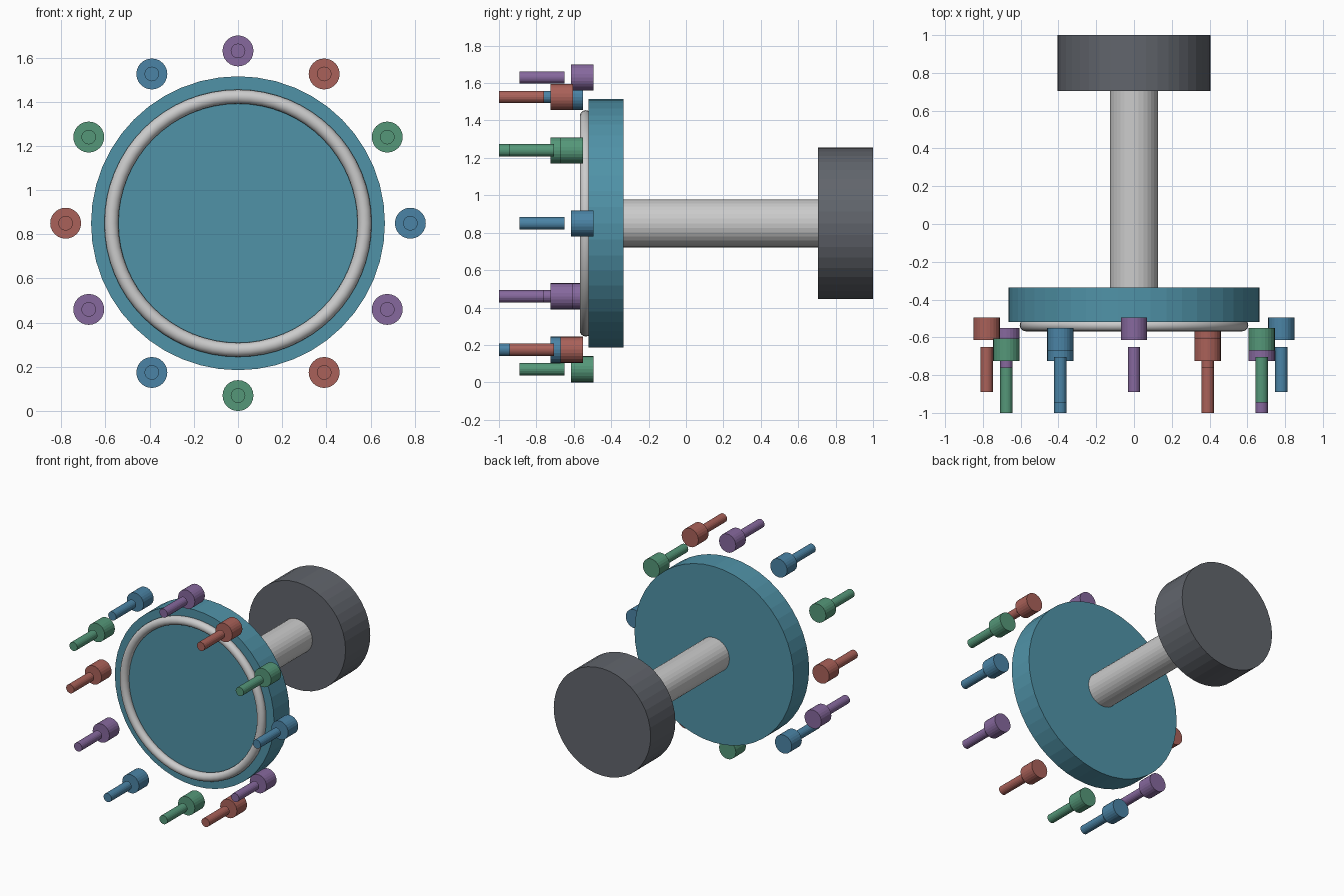
import bpy
from math import cos, sin, pi, radians

if "Cube" in bpy.data.objects:
    bpy.data.objects.remove(bpy.data.objects["Cube"])

AXIS_Z = 0.85  # height of the shared axis, which runs along y


def material(name, rgb):
    m = bpy.data.materials.new(name)
    m.diffuse_color = (*rgb, 1)
    m.use_nodes = True
    m.node_tree.nodes["Principled BSDF"].inputs["Base Color"].default_value = m.diffuse_color
    return m


def finish(name, mat, smooth):
    ob = bpy.context.object
    ob.name = name
    if mat:
        ob.data.materials.append(mat)
    if smooth:
        bpy.ops.object.shade_smooth_by_angle(angle=radians(30))
    return ob


def cylinder(name, r, y0, y1, sides, mat=None, x=0, z=AXIS_Z, smooth=False):
    bpy.ops.mesh.primitive_cylinder_add(
        vertices=sides, radius=r, depth=y1 - y0,
        location=(x, (y0 + y1) / 2, z), rotation=(pi / 2, 0, 0))
    return finish(name, mat, smooth)


teal = material("teal", (0.08, 0.29, 0.39))
dark = material("dark_grey", (0.12, 0.13, 0.15))
blue = material("blue", (0.07, 0.23, 0.38))
green = material("green", (0.09, 0.31, 0.19))
red = material("red", (0.40, 0.12, 0.10))
purple = material("purple", (0.24, 0.14, 0.34))

# Main body: front disc, shaft and rear drum
cylinder("front_disc", 0.665, -0.52, -0.335, 48, teal)
cylinder("shaft", 0.128, -0.335, 0.71, 32)
cylinder("rear_drum", 0.405, 0.705, 1.0, 40, dark)

# Raised ring on the front face
bpy.ops.mesh.primitive_torus_add(
    major_radius=0.573, minor_radius=0.032, major_segments=64,
    minor_segments=16, location=(0, -0.536, AXIS_Z), rotation=(pi / 2, 0, 0))
finish("face_ring", None, True)

# Twelve pins around the disc, in four colours and three depths
for i in range(12):
    a = i * pi / 6
    x, z = 0.78 * cos(a), AXIS_Z + 0.78 * sin(a)
    d = -0.055 * (i % 3)
    mat = (blue, green, red, purple)[i % 4]
    cylinder(f"pin_head_{i}", 0.07, -0.615 + d, -0.495 + d, 24, mat, x, z)
    cylinder(f"pin_stem_{i}", 0.033, -0.89 + d, -0.65 + d, 20, mat, x, z)
